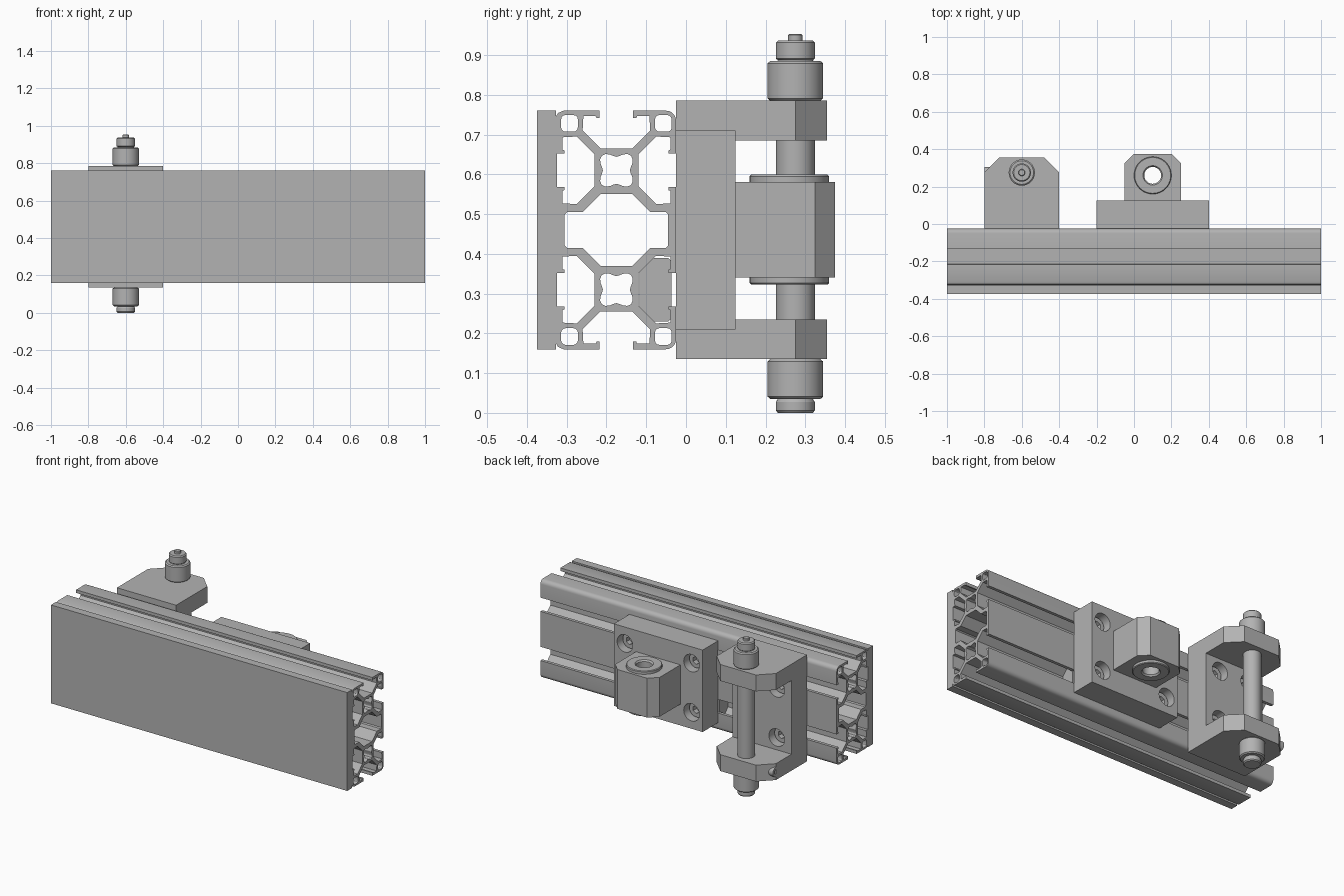
import bpy, bmesh, math
from mathutils import Vector, Matrix

if "Cube" in bpy.data.objects:
    bpy.data.objects.remove(bpy.data.objects["Cube"])

grey = bpy.data.materials.new("machined grey")
grey.diffuse_color = (0.45, 0.45, 0.45, 1)
grey.use_nodes = True
grey.node_tree.nodes["Principled BSDF"].inputs["Base Color"].default_value = grey.diffuse_color


def finish(obj, smooth=False):
    obj.data.materials.clear()
    obj.data.materials.append(grey)
    if smooth:
        bpy.ops.object.select_all(action='DESELECT')
        obj.select_set(True)
        bpy.context.view_layer.objects.active = obj
        bpy.ops.object.shade_smooth_by_angle(angle=math.radians(30))
    return obj


def from_bmesh(name, bm, smooth=False):
    bmesh.ops.recalc_face_normals(bm, faces=bm.faces)
    mesh = bpy.data.meshes.new(name)
    bm.to_mesh(mesh)
    bm.free()
    obj = bpy.data.objects.new(name, mesh)
    bpy.context.collection.objects.link(obj)
    return finish(obj, smooth)


def prism(name, points, depth, axis):
    """Extrude a closed polygon of 3D points along an axis."""
    bm = bmesh.new()
    face = bm.faces.new([bm.verts.new(p) for p in points])
    ext = bmesh.ops.extrude_face_region(bm, geom=[face])
    verts = [g for g in ext["geom"] if isinstance(g, bmesh.types.BMVert)]
    bmesh.ops.translate(bm, verts=verts, vec=Vector(axis) * depth)
    return from_bmesh(name, bm)


def cylinder(name, start, direction, radius, length, sides=32):
    bm = bmesh.new()
    d = Vector(direction).normalized()
    m = Matrix.Translation(Vector(start) + d * length / 2) @ d.to_track_quat('Z', 'Y').to_matrix().to_4x4()
    bmesh.ops.create_cone(bm, cap_ends=True, segments=sides, radius1=radius,
                          radius2=radius, depth=length, matrix=m)
    return from_bmesh(name, bm, sides > 8)


def lathe(name, x, y, profile, closed=False, sides=40):
    """Spin (radius, height) points around a vertical axis."""
    bm = bmesh.new()
    rings = []
    for r, z in profile:
        if r == 0:
            rings.append([bm.verts.new((x, y, z))] * sides)
        else:
            rings.append([bm.verts.new((x + r * math.cos(a), y + r * math.sin(a), z))
                          for a in (2 * math.pi * i / sides for i in range(sides))])
    for a, b in zip(rings, rings[1:] + (rings[:1] if closed else [])):
        for i in range(sides):
            j = (i + 1) % sides
            bm.faces.new(list(dict.fromkeys((a[i], a[j], b[j], b[i]))))
    return from_bmesh(name, bm, True)


def boolean(obj, others, operation='DIFFERENCE'):
    for other in others:
        mod = obj.modifiers.new("cut", 'BOOLEAN')
        mod.object, mod.operation, mod.solver = other, operation, 'EXACT'
    bpy.context.view_layer.update()
    mesh = bpy.data.meshes.new_from_object(obj.evaluated_get(bpy.context.evaluated_depsgraph_get()))
    obj.modifiers.clear()
    obj.data = mesh
    for other in others:
        bpy.data.objects.remove(other)
    return finish(obj, True)


# Slotted rail: 2D section in (y, z) with holes, extruded along x
HALF_SLOT = [(0.042, 0), (0.042, 0.019), (0.05, 0.019), (0.052, 0.014),
             (0.083, 0.014), (0.085, 0.05), (0.04, 0.095)]   # lateral, depth


def slot(cx, cy, tx, ty):
    """Slot outline walked along (tx, ty); the inside lies to the right."""
    pts = [(-s, d) for s, d in HALF_SLOT] + [(s, d) for s, d in reversed(HALF_SLOT)]
    return [(cx + s * tx + d * ty, cy + s * ty - d * tx) for s, d in pts]


def corner(cx, cy, r, start, n=5):
    """Quarter arc walked clockwise."""
    return [(cx + r * math.cos(a), cy + r * math.sin(a))
            for a in (math.radians(start - 90 * i / n) for i in range(n + 1))]


YC, ZC, CELLS = -0.175, 0.46, (0.61, 0.31)
top_edge = [(-0.375, 0.76), (-0.327, 0.76), (-0.327, 0.745), (-0.322, 0.754), (-0.308, 0.76)]
outer = (top_edge + slot(YC, 0.76, 1, 0) + corner(-0.05, 0.735, 0.025, 90)
         + slot(-0.025, 0.61, 0, -1) + slot(-0.025, 0.31, 0, -1)
         + corner(-0.05, 0.185, 0.025, 0) + slot(YC, 0.16, -1, 0)
         + [(y, 2 * ZC - z) for y, z in reversed(top_edge)])
loops = [outer]
for zc, side in zip(CELLS, (1, -1)):
    # closed slot behind the cover plate, core hole, corner holes
    loops.append(slot(-0.325, zc, 0, 1))
    loops.append([(YC + r * math.cos(a), zc + r * math.sin(a)) for a, r in
                  ((t, 0.043 - 0.009 * math.cos(4 * t)) for t in
                   (2 * math.pi * i / 32 for i in range(32)))])
    for s in (-1, 1):
        cx, cz = YC + s * 0.118, zc + side * 0.118
        loops.append([p for k, (a, b) in enumerate(((1, 1), (1, -1), (-1, -1), (-1, 1)))
                      for p in corner(cx + a * 0.01, cz + b * 0.01, 0.011, 90 - 90 * k, 3)])
# central chamber
quarter = [(0.04, 0.09), (0.085, 0.045), (0.124, 0.045), (0.13, 0.039)]
upper = [(-u, v) for u, v in reversed(quarter)] + quarter
loops.append([(YC + u, ZC + v) for u, v in upper] + [(YC + u, ZC - v) for u, v in reversed(upper)])

curve = bpy.data.curves.new("rail", 'CURVE')
curve.dimensions, curve.fill_mode, curve.extrude = '2D', 'BOTH', 1.0
for pts in loops:
    sp = curve.splines.new('POLY')
    sp.points.add(len(pts) - 1)
    for p, (a, b) in zip(sp.points, pts):
        p.co = (a, b, 0, 1)
    sp.use_cyclic_u = True
temp = bpy.data.objects.new("rail_curve", curve)
bpy.context.collection.objects.link(temp)
bpy.context.view_layer.update()
bm = bmesh.new()
bm.from_mesh(bpy.data.meshes.new_from_object(temp.evaluated_get(bpy.context.evaluated_depsgraph_get())))
bpy.data.objects.remove(temp)
bmesh.ops.remove_doubles(bm, verts=bm.verts, dist=1e-5)
for v in bm.verts:
    v.co = (v.co.z, v.co.x, v.co.y)
from_bmesh("slotted_rail", bm, True)

# Slot nut held in the lower rear slot
nut = [(-0.117, 0.265), (-0.08, 0.23), (-0.045, 0.23), (-0.037, 0.238),
       (-0.037, 0.382), (-0.045, 0.39), (-0.08, 0.39), (-0.117, 0.355)]
prism("slot_nut", [(-0.2, y, z) for y, z in nut], 0.6, (1, 0, 0))


def bolt_row(part, xs):
    """Counterbores and recessed socket-head bolts on a mounting plate."""
    spots = [(x, z) for x in xs for z in CELLS]
    boolean(part, [cylinder("cutter", (x, 0.04, z), (0, 1, 0), 0.053, 0.12) for x, z in spots])
    for x, z in spots:
        head = cylinder("bolt_head", (x, 0.03, z), (0, 1, 0), 0.046, 0.05)
        boolean(head, [cylinder("cutter", (x, 0.05, z), (0, 1, 0), 0.024, 0.1, 6)])


def chamfered(x0, x1, y0, y1, c, z):
    return [(x0, y0, z), (x1, y0, z), (x1, y1 - c, z), (x1 - c, y1, z), (x0 + c, y1, z), (x0, y1 - c, z)]


def rect(x0, x1, y0, y1, z):
    return [(x0, y0, z), (x1, y0, z), (x1, y1, z), (x0, y1, z)]


# Guide block: plate, boss and flanged bushing
plate = prism("guide_plate", rect(-0.2, 0.4, -0.025, 0.125, 0.21), 0.5, (0, 0, 1))
bolt_row(plate, (-0.125, 0.325))
boss = prism("guide_boss", chamfered(-0.05, 0.25, 0.12, 0.375, 0.05, 0.34), 0.24, (0, 0, 1))
boolean(boss, [cylinder("cutter", (0.1, 0.26, 0.3), (0, 0, 1), 0.06, 0.4)])
lathe("flanged_bushing", 0.1, 0.26,
      [(0.045, 0.332), (0.052, 0.323), (0.096, 0.323), (0.1, 0.327), (0.1, 0.34), (0.062, 0.34),
       (0.062, 0.58), (0.1, 0.58), (0.1, 0.595), (0.096, 0.599), (0.052, 0.599), (0.045, 0.59)], True)

# Forked bracket: a block with its middle cut out
bracket = prism("forked_bracket", chamfered(-0.8, -0.4, -0.025, 0.355, 0.08, 0.135), 0.65, (0, 0, 1))
boolean(bracket, [prism("cutter", rect(-1, -0.2, 0.125, 0.6, 0.235), 0.45, (0, 0, 1))])
bolt_row(bracket, (-0.7, -0.5))

# Set screw clamping the pin
screw = cylinder("set_screw", (-0.8, 0.275, 0.185), (1, 0, 0), 0.03, 0.12)
boolean(screw, [cylinder("cutter", (-0.85, 0.275, 0.185), (1, 0, 0), 0.015, 0.08, 6)])

# Pin with end tips, and a collar outside each bracket arm
lathe("pin", -0.6, 0.275,
      [(0, 0.0), (0.044, 0.0), (0.049, 0.006), (0.049, 0.027), (0.044, 0.035), (0.044, 0.135),
       (0.049, 0.14), (0.049, 0.88), (0.044, 0.887), (0.049, 0.891), (0.049, 0.931),
       (0.043, 0.937), (0.018, 0.937), (0.018, 0.95), (0.015, 0.953), (0, 0.953)])
for z, name in ((0.035, "lower_collar"), (0.785, "upper_collar")):
    lathe(name, -0.6, 0.275, [(0, z), (0.063, z), (0.07, z + 0.006), (0.07, z + 0.094),
                              (0.063, z + 0.1), (0, z + 0.1)])
